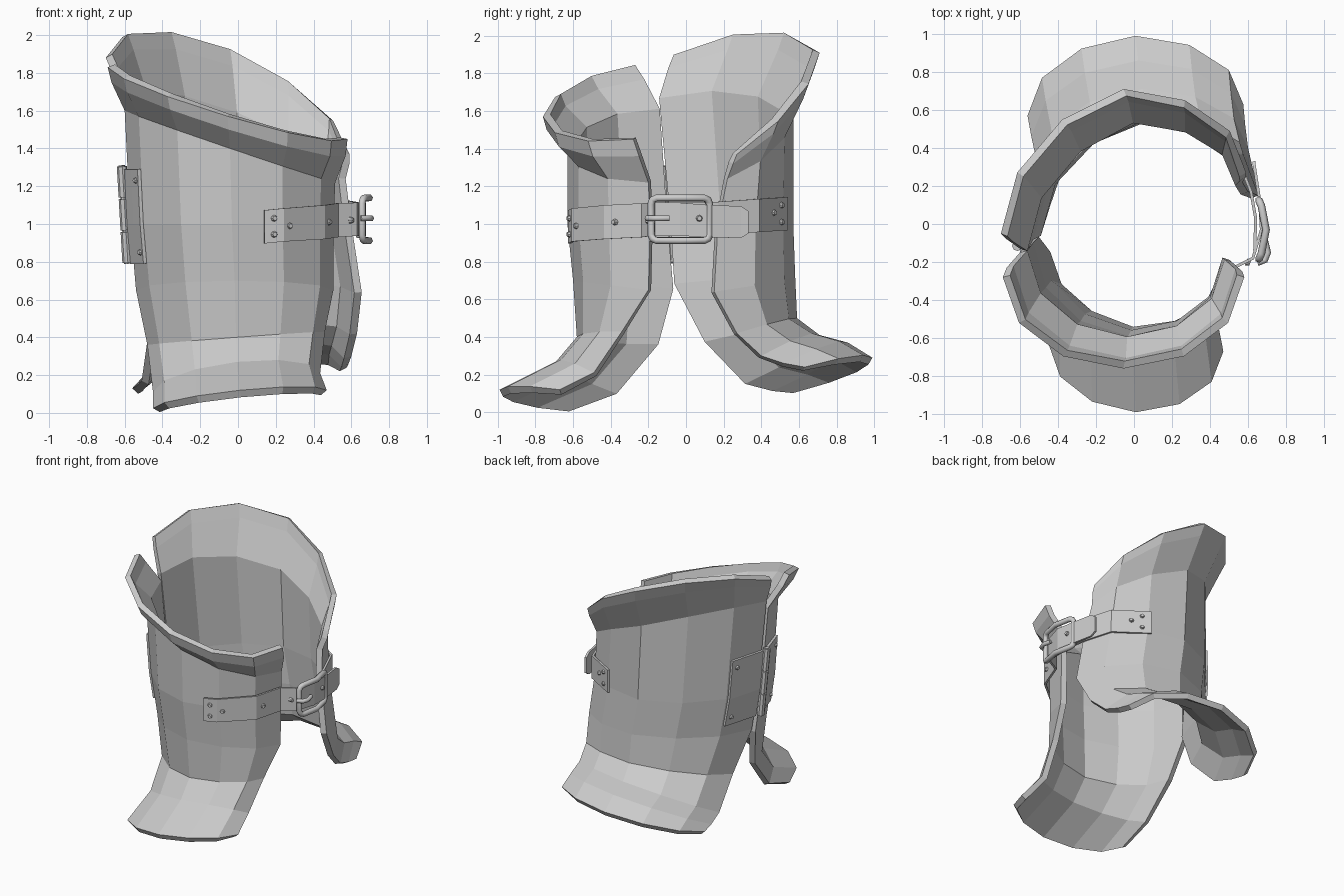
import bpy, bmesh
from math import sin, cos, pi
from mathutils import Vector

if "Cube" in bpy.data.objects:
    bpy.data.objects.remove(bpy.data.objects["Cube"])

SEG = 6  # flat panels around each half shell

# Each row: left end (x,y,z), middle (y,z), right end (x,y,z), from rim to flange
FRONT = [
    (-.69, -.28, 1.83, -.76, 1.57, .58, -.28, 1.45),
    (-.67, -.23, 1.75, -.74, 1.50, .57, -.25, 1.36),
    (-.60, -.15, 1.60, -.63, 1.40, .515, -.20, 1.22),
    (-.57, -.11, 1.00, -.63, 1.00, .505, -.19, 1.00),
    (-.54, -.08, .65, -.60, .70, .505, -.20, .65),
    (-.48, -.16, .36, -.58, .40, .46, -.34, .43),
    (-.45, -.38, .11, -.69, .27, .435, -.49, .21),
    (-.45, -.63, .025, -.99, .12, .47, -.67, .12),
]
BACK = [
    (-.70, -.05, 1.88, .71, 1.91, .59, .27, 1.37),
    (-.67, -.08, 1.81, .68, 1.82, .59, .25, 1.32),
    (-.60, -.13, 1.66, .57, 1.58, .57, .22, 1.24),
    (-.57, -.07, 1.00, .57, 1.00, .60, .17, 1.00),
    (-.53, -.05, .68, .58, .72, .655, .15, .64),
    (-.48, .11, .38, .59, .50, .63, .27, .42),
    (-.51, .32, .17, .71, .41, .60, .40, .30),
    (-.54, .46, .14, .86, .37, .585, .52, .26),
    (-.56, .57, .13, .99, .29, .575, .63, .24),
]


def add_object(name, bm, thickness=0.0, offset=-1.0):
    me = bpy.data.meshes.new(name)
    bm.to_mesh(me)
    bm.free()
    ob = bpy.data.objects.new(name, me)
    bpy.context.collection.objects.link(ob)
    if thickness:
        mod = ob.modifiers.new("Thickness", 'SOLIDIFY')
        mod.thickness = thickness
        mod.offset = offset
    return ob


def arc(row):
    xl, yl, zl, ym, zm, xr, yr, zr = row
    pts = []
    for i in range(SEG + 1):
        t = pi * i / SEG
        f = (1 - cos(t)) / 2
        if f > .5:
            y = yr + (ym - yr) * sin(t)
        else:
            y = yl + (yr - yl) * f + (ym - (yl + yr) / 2) * sin(t)
        z = zl + (zr - zl) * f + (zm - (zl + zr) / 2) * sin(t)
        pts.append(Vector((xl + (xr - xl) * f, y, z)))
    return pts


def grid(name, rows, flip, thickness, offset=-1.0):
    bm = bmesh.new()
    v = [[bm.verts.new(p) for p in r] for r in rows]
    for a, b in zip(v, v[1:]):
        for i in range(len(a) - 1):
            f = [a[i], b[i], b[i + 1], a[i + 1]]
            bm.faces.new(f[::-1] if flip else f)
    return add_object(name, bm, thickness, offset)


def on_shell(rows, col, z, lift=0.0):
    """Point on a shell at a panel position and height, pushed outwards."""
    i = min(int(col), SEG - 1)
    line = [arc(r)[i].lerp(arc(r)[i + 1], col - i) for r in rows]
    for a, b in zip(line, line[1:]):
        if a.z >= z >= b.z:
            p = a.lerp(b, (a.z - z) / (a.z - b.z))
            out = Vector((p.x, p.y, 0)).normalized()
            return p + out * lift, out


def rod(bm, a, b, radius, tip=None, sides=8):
    a, b = Vector(a), Vector(b)
    ret = bmesh.ops.create_cone(bm, cap_ends=True, segments=sides, radius1=radius,
                                radius2=radius if tip is None else tip, depth=(b - a).length)
    q = (b - a).to_track_quat('Z', 'Y')
    for v in ret['verts']:
        v.co = q @ v.co + (a + b) / 2


def tube(name, pts, radius, cyclic):
    cu = bpy.data.curves.new(name, 'CURVE')
    cu.dimensions = '3D'
    cu.bevel_depth = radius
    cu.bevel_resolution = 1
    cu.use_fill_caps = True
    sp = cu.splines.new('POLY')
    sp.points.add(len(pts) - 1)
    for p, co in zip(sp.points, pts):
        p.co = (*co, 1)
    sp.use_cyclic_u = cyclic
    ob = bpy.data.objects.new(name, cu)
    bpy.context.collection.objects.link(ob)
    bpy.ops.object.select_all(action='DESELECT')
    ob.select_set(True)
    bpy.context.view_layer.objects.active = ob
    bpy.ops.object.convert(target='MESH')


# Two flared half shells
grid("front_shell", [arc(r) for r in FRONT], False, .042)
grid("back_shell", [arc(r) for r in BACK], True, .042)

# Hinge: a plate on each shell, rivets, and a three-knuckle barrel
rivets = bmesh.new()
for name, rows, flip in (("front", FRONT, False), ("back", BACK, True)):
    plate = [[on_shell(rows, c, z, .01)[0] for c in (.0, .5, .95)] for z in (1.29, 1.0, .79)]
    grid(name + "_hinge_plate", plate, flip, .018, 0)
    for z in (1.23, .85):
        p, n = on_shell(rows, .8, z, .015)
        rod(rivets, p, p + n * .018, .018, .012)
hinge = bmesh.new()
top, bottom = Vector((-.615, -.115, 1.31)), Vector((-.585, -.08, .79))
for i in range(3):
    rod(hinge, top.lerp(bottom, i / 3 + .01), top.lerp(bottom, (i + 1) / 3 - .01), .027)
rod(hinge, top, bottom, .018)
add_object("hinge_barrel", hinge)

# Straps: (x, y, centre z, half width)
FRONT_STRAP = [(.14, -.618, .985, .088), (.24, -.60, .995, .088), (.455, -.43, 1.01, .09),
               (.525, -.23, 1.02, .09), (.625, -.18, 1.025, .088), (.67, -.03, 1.025, .088),
               (.66, .13, 1.015, .085), (.635, .29, 1.01, .085), (.63, .33, 1.01, .06)]
BACK_STRAP = [(.29, .535, 1.055, .088), (.53, .385, 1.045, .088), (.615, .17, 1.03, .088),
              (.64, .03, 1.025, .088), (.635, -.14, 1.025, .088)]
for name, path in (("front_strap", FRONT_STRAP), ("back_strap", BACK_STRAP)):
    rows = [[Vector((x, y, z + s * h)) for x, y, z, h in path] for s in (1, -1)]
    grid(name, rows, name == "back_strap", .016, 0)

# Strap rivets
for x, y, z in ((.19, -.61, 1.03), (.19, -.61, .945), (.27, -.575, .99), (.475, -.375, 1.01),
                (.59, -.20, 1.02), (.665, .07, 1.03),
                (.345, .50, 1.10), (.345, .50, 1.01), (.41, .46, 1.06)):
    n = Vector((x, y, 0)).normalized()
    p = Vector((x, y, z))
    rod(rivets, p, p + n * .022, .02, .012)
add_object("rivets", rivets)

# Buckle: bowed rounded frame built from four corner arcs, and a prong
bow = lambda y: .695 - 1.6 * (y + .03) ** 2
frame = []
for q, (sy, sz) in enumerate(((1, 1), (-1, 1), (-1, -1), (1, -1))):
    for k in range(3):
        a = (q + k / 2) * pi / 2
        y = -.03 + sy * .125 + .03 * cos(a)
        frame.append((bow(y), y, 1.025 + sz * .083 + .03 * sin(a)))
    if q in (0, 2):
        frame.append((bow(-.03), -.03, 1.025 + sz * .113))
tube("buckle_frame", frame, .02, True)
tube("buckle_prong", [(.65, -.205, 1.03), (.69, -.19, 1.03), (.705, -.15, 1.03), (.69, -.09, 1.03)],
     .016, False)
